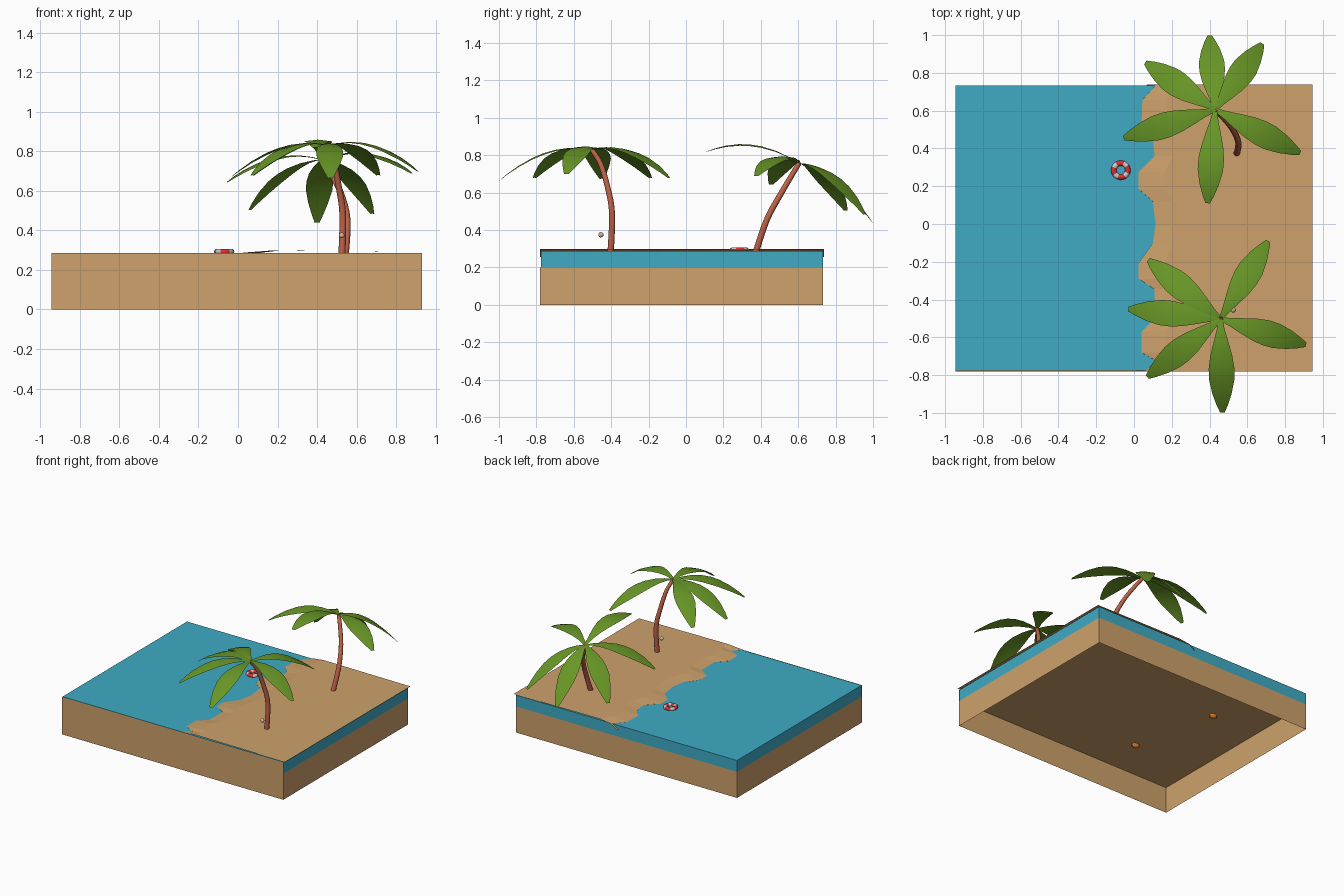
import bpy, math
from mathutils import Vector

if "Cube" in bpy.data.objects:
    bpy.data.objects.remove(bpy.data.objects["Cube"])


def mat(name, rgb):
    m = bpy.data.materials.new(name)
    m.diffuse_color = (*rgb, 1)
    m.use_nodes = True
    m.node_tree.nodes["Principled BSDF"].inputs["Base Color"].default_value = m.diffuse_color
    return m


SAND = mat("sand", (.62, .36, .15))
WATER = mat("water", (.05, .41, .56))
BARK = mat("bark", (.50, .12, .065))
LEAF = mat("leaf", (.14, .31, .02))
RED = mat("red", (.75, .03, .03))
WHITE = mat("white", (.75, .75, .72))
ORANGE = mat("orange", (.8, .25, .03))
BEIGE = mat("beige", (.65, .5, .32))


def mesh_object(name, verts, faces, *mats):
    me = bpy.data.meshes.new(name)
    me.from_pydata(verts, [], faces)
    ob = bpy.data.objects.new(name, me)
    bpy.context.collection.objects.link(ob)
    for m in mats:
        me.materials.append(m)
    return ob


def smooth(ob, angle=40):
    bpy.ops.object.select_all(action='DESELECT')
    ob.select_set(True)
    bpy.context.view_layer.objects.active = ob
    bpy.ops.object.shade_smooth_by_angle(angle=math.radians(angle))


def grid_faces(rows, cols, wrap=False):
    out = []
    for r in range(rows - 1):
        for c in range(cols if wrap else cols - 1):
            d = (c + 1) % cols
            out.append((r * cols + c, r * cols + d, (r + 1) * cols + d, (r + 1) * cols + c))
    return out


def open_box(name, x0, x1, y0, y1, z0, z1, m):
    # box without a bottom
    v = [(x, y, z) for z in (z0, z1) for x, y in ((x0, y0), (x1, y0), (x1, y1), (x0, y1))]
    return mesh_object(name, v, grid_faces(2, 4, True) + [(4, 5, 6, 7)], m)


# Base block, front wall and water
open_box("sand_base", -.945, .93, -.78, .732, 0, .2, SAND)
open_box("water", -.945, .93, -.775, .732, .2, .287, WATER)
mesh_object("front_wall", [(-.945, -.78, .2), (.93, -.78, .2), (.93, -.78, .287), (-.945, -.78, .287)],
            [(0, 1, 2, 3)], SAND)

# Beach sheet with a scalloped shore that dips under the water
shore = [(.06, -.78), (.12, -.725), (.04, -.68), (.04, -.57), (.11, -.5), (.11, -.345), (.025, -.29),
         (.025, -.21), (.1, -.105), (.115, 0), (.1, .12), (.025, .185), (.025, .275), (.11, .36),
         (.1, .45), (.04, .52), (.045, .655), (.12, .738)]
beach = [(x - .05, y, .255) for x, y in shore] + [(x, y, .2875) for x, y in shore]
beach += [(.15 + x * .5, y, .298) for x, y in shore] + [(.945, y, .293) for x, y in shore]
mesh_object("beach", beach, [f[::-1] for f in grid_faces(4, len(shore))], SAND)

# Underside of the beach showing just below the seabed
under = [(.90, -.40), (.64, -.72), (.23, -.67), (-.02, -.39), (.03, .33), (.15, .43), (.6, .6), (.9, .4)]
mesh_object("beach_underside", [(x, y, .196) for x, y in under], [tuple(range(len(under)))], SAND)


def spline(pts, steps=4):
    # Catmull-Rom path through the points
    p = [Vector(q) for q in pts]
    p = [2 * p[0] - p[1]] + p + [2 * p[-1] - p[-2]]
    out = []
    for i in range(1, len(p) - 2):
        a, b, c, d = p[i - 1:i + 3]
        for s in range(steps):
            t = s / steps
            out.append(.5 * (2 * b + (c - a) * t + (2 * a - 5 * b + 4 * c - d) * t * t
                             + (3 * b - a - 3 * c + d) * t ** 3))
    return out + [p[-2]]


def trunk(name, pts, sides=10):
    path = spline(pts)
    verts = []
    for i, p in enumerate(path):
        t = (path[min(i + 1, len(path) - 1)] - path[max(i - 1, 0)]).normalized()
        u = Vector((0, 1, 0)).cross(t).normalized()
        w = t.cross(u)
        r = .018 - .005 * i / (len(path) - 1)
        for k in range(sides):
            a = math.tau * k / sides
            verts.append(p + r * (u * math.cos(a) + w * math.sin(a)))
    top = tuple(range(len(verts) - sides, len(verts)))
    smooth(mesh_object(name, verts, grid_faces(len(path), sides, True) + [top], BARK))


def frond(name, base, tip):
    # arched, nearly flat leaf blade
    base, tip = Vector(base), Vector(tip)
    side = (tip - base).cross(Vector((0, 0, 1))).normalized()
    profile = [(0, .010), (.12, .022), (.25, .040), (.4, .059), (.53, .068),
               (.65, .067), (.8, .051), (.92, .030), (1, .012)]
    verts = []
    for t, w in profile:
        c = base.lerp(tip, t) + Vector((0, 0, .27 * t * (1 - t)))
        drop = Vector((0, 0, .12 * w))
        verts += [c + side * w - drop, c, c - side * w - drop]
    smooth(mesh_object(name, verts, grid_faces(len(profile), 3), LEAF), 30)


def palm(name, path, tips):
    trunk(name + "_trunk", path)
    for i, tip in enumerate(tips):
        frond(f"{name}_frond_{i + 1}", path[-1], tip)


palm("front_palm",
     [(.525, -.405, .24), (.53, -.395, .48), (.51, -.417, .62), (.485, -.455, .75), (.458, -.503, .83)],
     [(.71, -.09, .68), (.075, -.19, .68), (-.03, -.45, .675), (.07, -.81, .68),
      (.468, -.998, .665), (.91, -.64, .70)])
palm("back_palm",
     [(.54, .36, .24), (.553, .43, .45), (.52, .505, .59), (.465, .57, .70), (.43, .605, .757)],
     [(.40, .998, .44), (.68, .955, .485), (.06, .855, .505), (-.055, .455, .645),
      (.39, .11, .82), (.88, .375, .69)])

# Life ring with four white bands
seg, ring = 32, 10
verts = []
for i in range(seg):
    a = math.tau * i / seg
    for j in range(ring):
        b = math.tau * j / ring
        r = .037 + .0145 * math.cos(b)
        verts.append((-.07 + r * math.cos(a), .285 + r * math.sin(a), .2925 + .0145 * math.sin(b)))
faces = [(i * ring + j, (i + 1) % seg * ring + j, (i + 1) % seg * ring + (j + 1) % ring, i * ring + (j + 1) % ring)
         for i in range(seg) for j in range(ring)]
life_ring = mesh_object("life_ring", verts, faces, RED, WHITE)
for k, poly in enumerate(life_ring.data.polygons):
    poly.material_index = int((k // ring) % 8 in (3, 4, 5))
smooth(life_ring, 50)

# Small ball beside the front trunk
bpy.ops.mesh.primitive_uv_sphere_add(segments=16, ring_count=10, radius=.014, location=(.525, -.455, .375))
ball = bpy.context.object
ball.name = "ball"
ball.data.materials.append(BEIGE)
smooth(ball, 60)

# Small sea creatures hidden in the seabed
for i, (x, y) in enumerate(((-.40, -.46), (-.55, .20))):
    bpy.ops.mesh.primitive_ico_sphere_add(subdivisions=2, radius=.03, location=(x, y, .2))
    ob = bpy.context.object
    ob.name = f"sea_creature_{i + 1}"
    ob.scale = (1, .8, .8)
    ob.data.materials.append(ORANGE)
